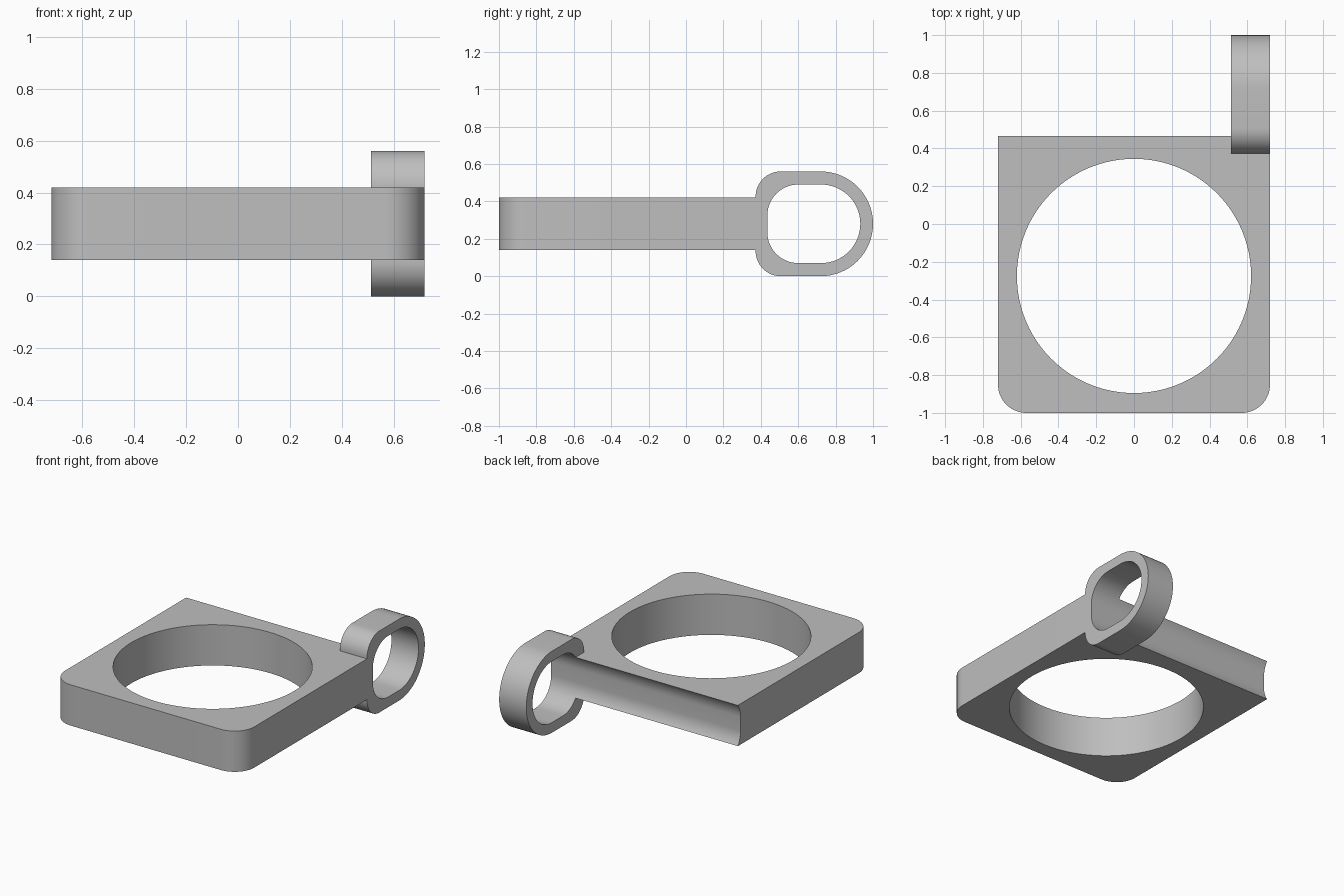
import bpy, bmesh, math
from mathutils import Vector

cube = bpy.data.objects.get("Cube")
if cube:
    bpy.data.objects.remove(cube)

grey = bpy.data.materials.new("plain grey")
grey.use_nodes = True
colour = (0.52, 0.52, 0.52, 1)
grey.diffuse_color = colour
grey.node_tree.nodes["Principled BSDF"].inputs["Base Color"].default_value = colour


def rounded(u0, u1, v0, v1, r_low, r_high, steps=16):
    """Rectangle outline with one corner radius at each end of u or v."""
    corners = [(u0, v0, 1, 1, 180, r_low), (u1, v0, -1, 1, 270, r_high[0]),
               (u1, v1, -1, -1, 0, r_high[1]), (u0, v1, 1, -1, 90, r_high[2])]
    points = []
    for u, v, su, sv, start, r in corners:
        if r == 0:
            points.append((u, v))
            continue
        for i in range(steps + 1):
            a = math.radians(start + 90 * i / steps)
            points.append((u + su * r + r * math.cos(a), v + sv * r + r * math.sin(a)))
    # drop doubled points where two arcs meet
    return [p for i, p in enumerate(points) if math.dist(p, points[i - 1]) > 1e-5]


def prism(name, outline, place, direction):
    """Extrude an outline, placed in space by a function, along a direction."""
    bm = bmesh.new()
    face = bm.faces.new([bm.verts.new(place(u, v)) for u, v in outline])
    ext = bmesh.ops.extrude_face_region(bm, geom=[face])
    moved = [g for g in ext["geom"] if isinstance(g, bmesh.types.BMVert)]
    bmesh.ops.translate(bm, verts=moved, vec=Vector(direction))
    bmesh.ops.recalc_face_normals(bm, faces=bm.faces)
    mesh = bpy.data.meshes.new(name)
    bm.to_mesh(mesh)
    bm.free()
    mesh.materials.append(grey)
    obj = bpy.data.objects.new(name, mesh)
    bpy.context.collection.objects.link(obj)
    return obj


def combine(target, other, operation):
    """Apply a boolean and remove the helper."""
    mod = target.modifiers.new(operation, "BOOLEAN")
    mod.operation, mod.solver, mod.object = operation, "EXACT", other
    bpy.context.view_layer.objects.active = target
    bpy.ops.object.modifier_apply(modifier=mod.name)
    bpy.data.objects.remove(other)


# Square plate with rounded front corners
holder = prism("ring_holder_plate", rounded(-0.72, 0.72, -1, 0.55, 0.15, (0.15, 0, 0)),
               lambda x, y: (x, y, 0.14), (0, 0, 0.28))

# Side loop body, round at the back
loop = prism("loop_body", rounded(0.372, 1, 0, 0.56, 0.135, (0.28, 0.28, 0.135)),
             lambda y, z: (0.514, y, z), (0.206, 0, 0))
combine(holder, loop, "UNION")

# Loop opening, which also hollows the back edge of the plate
slot = prism("slot_cutter", rounded(0.435, 0.932, 0.07, 0.49, 0.165, (0.21, 0.21, 0.165)),
             lambda y, z: (-1, y, z), (2, 0, 0))
combine(holder, slot, "DIFFERENCE")

# Large round hole
circle = [(0.62 * math.cos(a), 0.62 * math.sin(a) - 0.275)
          for a in (math.tau * i / 96 for i in range(96))]
bore = prism("bore_cutter", circle, lambda x, y: (x, y, -0.2), (0, 0, 1))
combine(holder, bore, "DIFFERENCE")

# Smooth curved walls, sharp edges
bpy.ops.object.select_all(action="DESELECT")
holder.select_set(True)
bpy.context.view_layer.objects.active = holder
bpy.ops.object.shade_smooth_by_angle(angle=math.radians(30))
